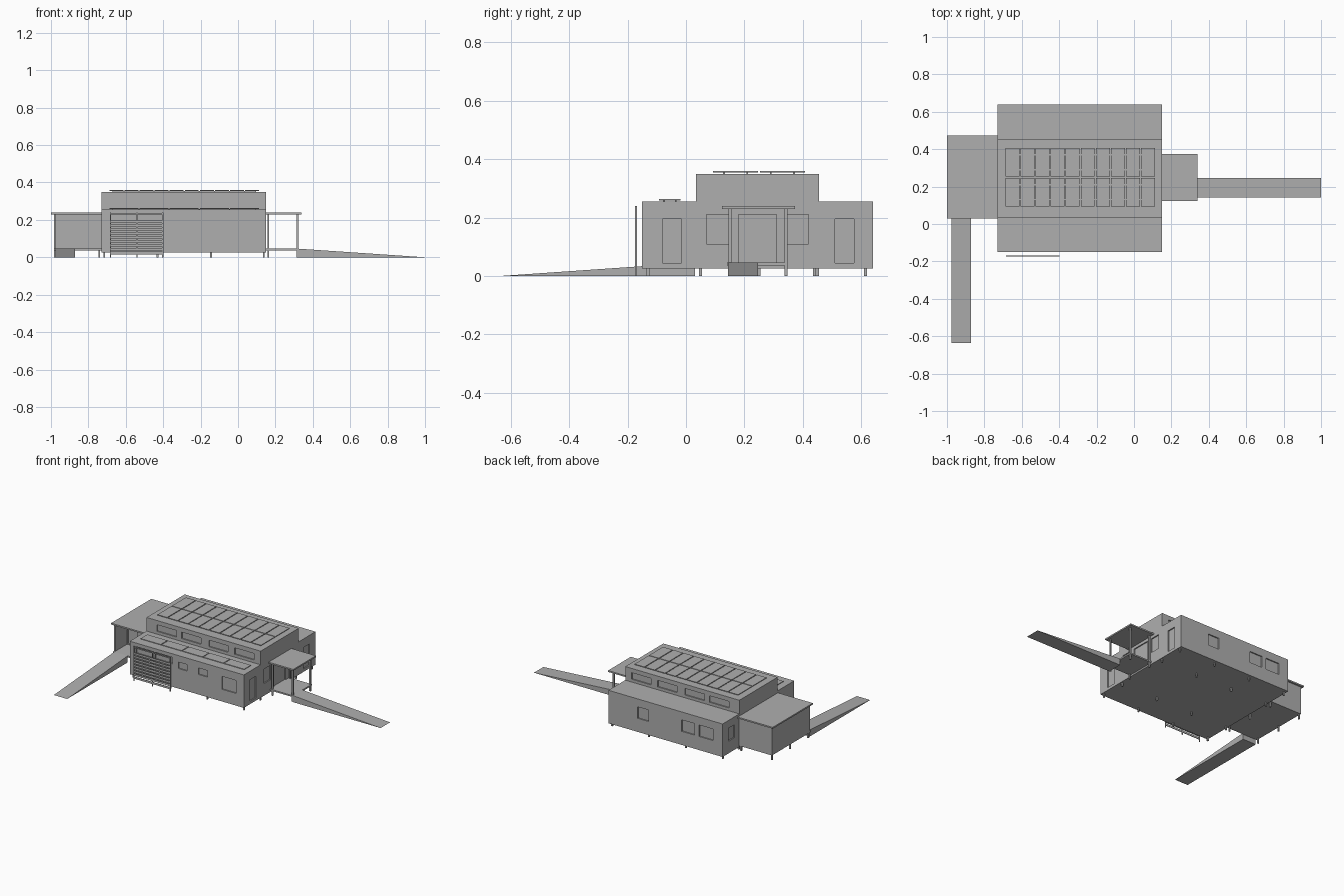
import bpy, bmesh
from mathutils import Matrix

if "Cube" in bpy.data.objects:
    bpy.data.objects.remove(bpy.data.objects["Cube"], do_unlink=True)

grey = bpy.data.materials.new("plain_grey")
grey.use_nodes = True
COLOUR = (0.43, 0.43, 0.43, 1)
grey.diffuse_color = COLOUR
grey.node_tree.nodes["Principled BSDF"].inputs["Base Color"].default_value = COLOUR


def finish(name, bm):
    bmesh.ops.recalc_face_normals(bm, faces=bm.faces)
    mesh = bpy.data.meshes.new(name)
    bm.to_mesh(mesh)
    bm.free()
    mesh.materials.append(grey)
    obj = bpy.data.objects.new(name, mesh)
    bpy.context.collection.objects.link(obj)
    return obj


def boxes(name, items):
    """One object from boxes given as (x0, x1, y0, y1, z0, z1)."""
    bm = bmesh.new()
    for x0, x1, y0, y1, z0, z1 in items:
        place = Matrix.Translation(((x0 + x1) / 2, (y0 + y1) / 2, (z0 + z1) / 2))
        size = Matrix.Diagonal((x1 - x0, y1 - y0, z1 - z0, 1))
        bmesh.ops.create_cube(bm, size=1, matrix=place @ size)
    return finish(name, bm)


def prism(name, points, depth):
    """Extrude a flat profile along a vector."""
    bm = bmesh.new()
    face = bm.faces.new([bm.verts.new(p) for p in points])
    grown = bmesh.ops.extrude_face_region(bm, geom=[face])
    moved = [v for v in grown["geom"] if isinstance(v, bmesh.types.BMVert)]
    bmesh.ops.translate(bm, verts=moved, vec=depth)
    return finish(name, bm)


def cut(target, items):
    """Sink shallow openings into a wall."""
    cutter = boxes("opening_cutter", items)
    cutter.hide_render = True
    mod = target.modifiers.new("openings", 'BOOLEAN')
    mod.operation, mod.solver, mod.object = 'DIFFERENCE', 'EXACT', cutter
    bpy.context.view_layer.objects.active = target
    bpy.ops.object.modifier_apply(modifier=mod.name)
    bpy.data.objects.remove(cutter, do_unlink=True)


def posts(name, places, z0, z1, r=0.005):
    return boxes(name, [(x - r, x + r, y - r, y + r, z0, z1) for x, y in places])


# Main hall with raised centre
L, R, F, B = -0.73, 0.15, -0.15, 0.64
RF, RB = 0.035, 0.455
LOW, EAVE, TOP = 0.025, 0.255, 0.35
hall = prism("main_hall", [(L, y, z) for y, z in (
    (F, LOW), (B, LOW), (B, EAVE), (RB, EAVE),
    (RB, TOP), (RF, TOP), (RF, EAVE), (F, EAVE))], (R - L, 0, 0))

# Windows and doors of the hall
D = 0.008
openings = []
for x0, x1, z0, z1 in ((-0.355, -0.29, 0.165, 0.21), (-0.2, -0.13, 0.165, 0.21),
                       (-0.02, 0.09, 0.11, 0.2), (-0.68, -0.545, 0.185, 0.23),
                       (-0.535, -0.4, 0.185, 0.23)):
    openings.append((x0, x1, F - D, F + D, z0, z1))
for x0, x1 in ((-0.16, -0.075), (-0.515, -0.415), (-0.655, -0.55)):
    openings.append((x0, x1, B - D, B + D, 0.12, 0.2))
for x0 in (-0.65, -0.46, -0.25, -0.05):
    for y in (RF, RB):
        openings.append((x0, x0 + 0.15, y - D, y + D, 0.275, 0.32))
for y0, y1, z0, z1 in ((-0.08, -0.015, 0.045, 0.195), (0.51, 0.575, 0.045, 0.195),
                       (0.18, 0.31, 0.045, 0.21), (0.07, 0.145, 0.11, 0.21),
                       (0.345, 0.42, 0.11, 0.21)):
    openings.append((R - D, R + D, y0, y1, z0, z1))
openings.append((L - D, L + D, 0.51, 0.575, 0.11, 0.2))
cut(hall, openings)

# Stilts under the hall
posts("hall_stilts", [(x, y) for x in (-0.715, -0.43, -0.145, 0.138)
                      for y in (-0.13, 0.05, 0.44, 0.615)], 0, LOW)


# Solar panels
def panel_array(name, columns, y0, y1, rows, z):
    x0, x1, gap = -0.69, 0.115, 0.003
    w, d = (x1 - x0) / columns, (y1 - y0) / rows
    boxes(name, [(x0 + i * w + gap, x0 + (i + 1) * w - gap,
                  y0 + j * d + gap, y0 + (j + 1) * d - gap, z, z + 0.004)
                 for i in range(columns) for j in range(rows)])
    boxes(name + "_rails", [(x0 + 0.02, x1 - 0.02, y - 0.003, y + 0.003, z - 0.006, z)
                            for j in range(rows)
                            for y in (y0 + (j + 0.25) * d, y0 + (j + 0.75) * d)])


panel_array("upper_solar_panels", 10, 0.09, 0.41, 2, 0.355)
panel_array("lower_solar_panels", 5, -0.095, -0.015, 1, 0.259)

# Slatted sun screen in front
screen_x = (-0.682, -0.54, -0.402)
posts("screen_posts", [(x, -0.171) for x in screen_x], 0, 0.24, 0.003)
boxes("screen_slats", [(-0.685, -0.4, -0.174, -0.17, z, z + 0.014)
                       for z in [0.016 + i * 0.021 for i in range(9)]]
      + [(-0.685, -0.4, -0.174, -0.168, 0.23, 0.238)])

# Side annex with recessed entrance
AX, AF, AB, REC = -0.985, 0.04, 0.46, 0.17
boxes("annex_floor", [(AX, L, AF - 0.01, AB, 0.035, 0.046)])
boxes("annex_side_wall", [(AX, AX + 0.01, AF, REC, 0.046, 0.23)])
room = boxes("annex_room", [(AX, L, REC, AB, 0.046, 0.23)])
cut(room, [(-0.97, -0.9, REC - D, REC + D, 0.052, 0.195)])
boxes("annex_roof", [(-1, L, 0.03, 0.473, 0.23, 0.24)])
posts("annex_stilts", [(x, y) for x in (-0.978, -0.742)
                       for y in (0.05, 0.25, 0.45)], 0, 0.035)

# Open porch on the other side
boxes("porch_floor", [(R, 0.325, 0.14, 0.35, 0.036, 0.046)])
boxes("porch_roof", [(R, 0.34, 0.123, 0.373, 0.23, 0.24)])
posts("porch_posts", [(x, y) for x in (0.162, 0.318) for y in (0.15, 0.342)], 0, 0.23)

# Access ramps
prism("front_ramp", [(-0.975, 0.03, 0), (-0.975, 0.03, 0.046), (-0.975, -0.637, 0)],
      (0.103, 0, 0))
prism("side_ramp", [(0.322, 0.143, 0), (0.322, 0.143, 0.046), (1, 0.143, 0)],
      (0, 0.104, 0))
